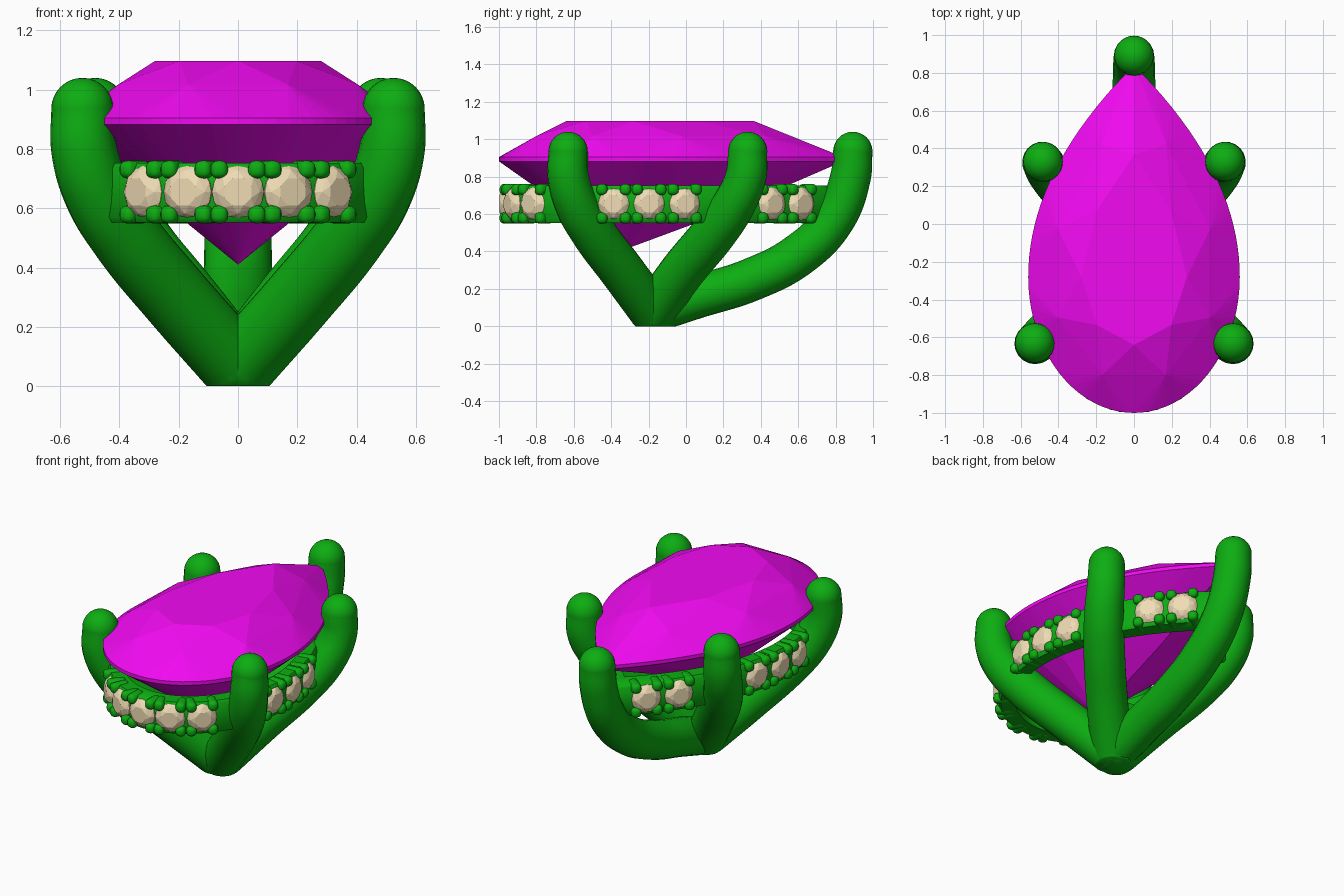
import bpy, bmesh, math
from mathutils import Vector, Matrix

if "Cube" in bpy.data.objects:
    bpy.data.objects.remove(bpy.data.objects["Cube"])

W, CY, LOW, UP = 0.56, -0.28, 0.72, 1.12   # pear half width, widest y, round end, pointed end


def material(name, rgb):
    m = bpy.data.materials.new(name)
    m.diffuse_color = (*rgb, 1)
    m.use_nodes = True
    m.node_tree.nodes["Principled BSDF"].inputs["Base Color"].default_value = m.diffuse_color
    return m


GREEN = material("green_metal", (0.004, 0.42, 0.006))
PINK = material("magenta_gem", (0.88, 0.003, 0.88))
TAN = material("cream_gem", (0.87, 0.72, 0.46))


def finish(bm, name, mat, smooth=None):
    bmesh.ops.recalc_face_normals(bm, faces=bm.faces)
    me = bpy.data.meshes.new(name)
    bm.to_mesh(me)
    bm.free()
    me.materials.append(mat)
    ob = bpy.data.objects.new(name, me)
    bpy.context.collection.objects.link(ob)
    if smooth:
        bpy.ops.object.select_all(action='DESELECT')
        ob.select_set(True)
        bpy.context.view_layer.objects.active = ob
        bpy.ops.object.shade_smooth_by_angle(angle=math.radians(smooth))
    return ob


def pear(t):
    """Right half outline: t 0..1 round end, 1..2 pointed end."""
    if t <= 1:
        a = math.radians(90 * (t - 1))
        return W * math.cos(a), CY + LOW * math.sin(a)
    u = t - 1
    return W * (1 - u * u), CY + UP * u


def ring(ts, scale, z, stretch=1.0):
    """Mirrored closed loop of outline points, scaled about the widest line."""
    half = []
    for t in ts:
        x, y = pear(t)
        half.append((x * scale, CY + (y - CY) * scale * (stretch if y > CY else 1), z))
    left = [(-x, y, z) for x, y, z in reversed(half) if abs(x) > 1e-5]
    return [Vector(p) for p in half + left]


def hull(bm, pts):
    vs = [bm.verts.new(p) for p in pts]
    res = bmesh.ops.convex_hull(bm, input=vs)
    junk = {v for v in res["geom_interior"] + res["geom_unused"]
            if isinstance(v, bmesh.types.BMVert)}
    bmesh.ops.delete(bm, geom=list(junk), context='VERTS')


# Pear-cut centre stone
fine = [i / 20 for i in range(41)]
main = [0, 0.5, 1, 1.55, 2]
between = [0.25, 0.75, 1.28, 1.78]
bm = bmesh.new()
hull(bm, ring(main, 0.5, 1.097, 1.15) + ring(between, 0.78, 1.018, 1.03)
     + ring(fine, 1, 0.905) + ring(fine, 1, 0.882)
     + ring(between, 0.74, 0.752) + ring(main, 0.45, 0.615)
     + [Vector((0, -0.33, 0.41))])
finish(bm, "pear_stone", PINK)

# Gallery rail under the stone
bm = bmesh.new()
loops = [[bm.verts.new(p) for p in ring(fine, s, z)]
         for s, z in ((0.93, 0.552), (0.95, 0.57), (0.95, 0.735), (0.93, 0.752),
                      (0.8, 0.752), (0.8, 0.552))]
n = len(loops[0])
for k in range(len(loops)):
    a, b = loops[k], loops[(k + 1) % len(loops)]
    for i in range(n):
        j = (i + 1) % n
        bm.faces.new((a[i], a[j], b[j], b[i]))
finish(bm, "gallery_rail", GREEN, 50)


# Small round stones and their bead prongs along the rail
def frames():
    for y in (-1, -0.959, -0.845, -0.39, -0.195, 0, 0.48, 0.64):
        d = y - CY
        if d < 0:
            x = W * math.sqrt(max(0, 1 - (d / LOW) ** 2))
            nrm = Vector((x / W ** 2, d / LOW ** 2, 0))
        else:
            x = W * (1 - (d / UP) ** 2)
            nrm = Vector((1, 2 * W * d / UP ** 2, 0))
        for s in ((1, -1) if x > 0.01 else (1,)):
            out = Vector((nrm.x * s, nrm.y, 0)).normalized()
            side = Vector((0, 0, 1)).cross(out)
            m = Matrix((side, Vector((0, 0, 1)), out)).transposed().to_4x4()
            yield Matrix.Translation((x * s, y, 0.655)) @ m


def circle(count, r, z, turn=0.0):
    return [Vector((r * math.cos(a), r * math.sin(a), z))
            for a in (2 * math.pi * (i + turn) / count for i in range(count))]


gems, beads = bmesh.new(), bmesh.new()
for f in frames():
    pts = (circle(8, 0.05, -0.003, 0.5) + circle(8, 0.073, -0.017)
           + circle(16, 0.088, -0.038) + circle(16, 0.088, -0.045)
           + [Vector((0, 0, -0.115))])
    hull(gems, [f @ p for p in pts])
    for sx in (-1, 1):
        for sz in (-1, 1):
            m = f @ Matrix.Translation((sx * 0.063, sz * 0.076, -0.061)) \
                @ Matrix.Diagonal((0.058, 0.06, 0.115, 1))
            bmesh.ops.create_cube(beads, size=1, matrix=m)
bmesh.ops.bevel(beads, geom=beads.edges[:], offset=0.024, segments=4, profile=0.5,
                affect='EDGES', clamp_overlap=True)
finish(gems, "rail_stones", TAN)
finish(beads, "bead_prongs", GREEN, 60)


# Five curved claws, thicker towards the flat foot where they meet
def claw(name, path, r=0.105, swell=0.15):
    cu = bpy.data.curves.new(name + "_path", 'CURVE')
    cu.dimensions = '3D'
    cu.bevel_depth, cu.bevel_resolution, cu.resolution_u = r, 8, 10
    sp = cu.splines.new('BEZIER')
    sp.bezier_points.add(len(path) - 1)
    for i, (bp, p) in enumerate(zip(sp.bezier_points, path)):
        bp.co = p
        bp.radius = 1 + swell * min(1, i / 3)
        bp.handle_left_type = bp.handle_right_type = 'AUTO'
    tmp = bpy.data.objects.new(name + "_path", cu)
    bpy.context.collection.objects.link(tmp)
    me = bpy.data.meshes.new_from_object(tmp.evaluated_get(bpy.context.evaluated_depsgraph_get()))
    bpy.data.objects.remove(tmp)
    bm = bmesh.new()
    bm.from_mesh(me)
    bpy.data.meshes.remove(me)
    for p, rad in ((path[0], r), (path[-1], r * (1 + swell))):
        bmesh.ops.create_uvsphere(bm, u_segments=24, v_segments=16, radius=rad,
                                  matrix=Matrix.Translation(p))
    geom = bm.verts[:] + bm.edges[:] + bm.faces[:]
    cut = bmesh.ops.bisect_plane(bm, geom=geom, plane_co=(0, 0, 0), plane_no=(0, 0, -1),
                                 clear_outer=True)
    edges = [e for e in cut["geom_cut"] if isinstance(e, bmesh.types.BMEdge)]
    if edges:
        bmesh.ops.holes_fill(bm, edges=edges, sides=0)
    finish(bm, name, GREEN, 60)


front = [(0.525, -0.63, 0.935), (0.52, -0.63, 0.8), (0.472, -0.585, 0.65),
         (0.375, -0.495, 0.5), (0.21, -0.345, 0.3), (0.025, -0.19, 0.09)]
middle = [(0.482, 0.33, 0.935), (0.48, 0.32, 0.8), (0.44, 0.255, 0.65),
          (0.35, 0.15, 0.5), (0.19, -0.015, 0.3), (0.025, -0.165, 0.09)]
back = [(0, 0.892, 0.935), (0, 0.88, 0.8), (0, 0.79, 0.57), (0, 0.6, 0.38),
        (0, 0.35, 0.25), (0, 0.05, 0.155), (0, -0.15, 0.09)]
for s, side in ((1, "right"), (-1, "left")):
    claw(side + "_front_claw", [(x * s, y, z) for x, y, z in front])
    claw(side + "_middle_claw", [(x * s, y, z) for x, y, z in middle])
claw("back_claw", back, swell=0.1)
